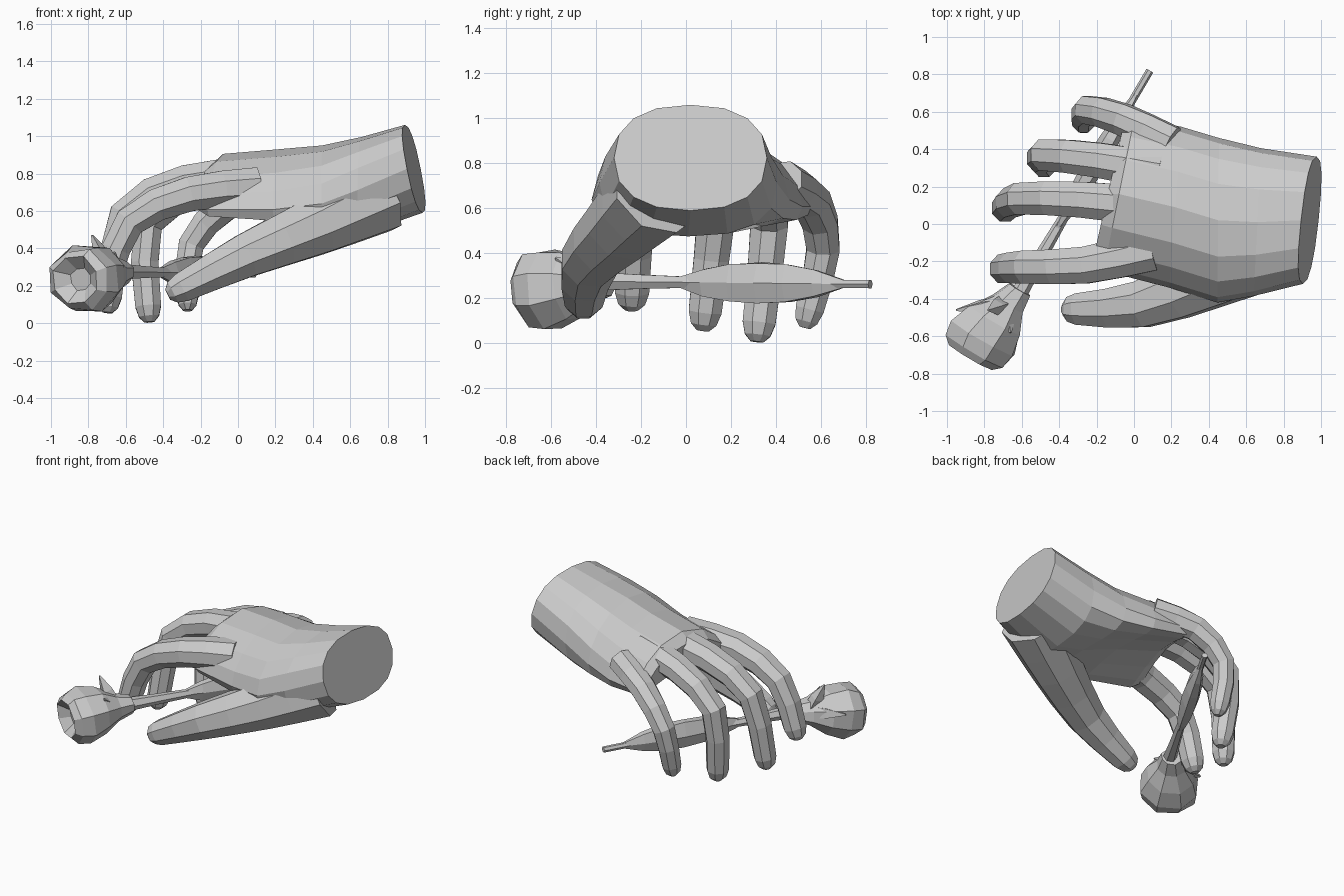
import bpy, bmesh, math, random
from mathutils import Vector

if "Cube" in bpy.data.objects:
    bpy.data.objects.remove(bpy.data.objects["Cube"])

random.seed(4)


def skin(name, rings):
    """Bridge a list of equal-length vertex rings and cap both ends."""
    bm = bmesh.new()
    loops = [[bm.verts.new(p) for p in r] for r in rings]
    n = len(loops[0])
    for a, b in zip(loops, loops[1:]):
        for i in range(n):
            bm.faces.new((a[i], a[(i + 1) % n], b[(i + 1) % n], b[i]))
    bm.faces.new(loops[0])
    bm.faces.new(loops[-1])
    bmesh.ops.recalc_face_normals(bm, faces=bm.faces[:])
    me = bpy.data.meshes.new(name)
    bm.to_mesh(me)
    bm.free()
    ob = bpy.data.objects.new(name, me)
    bpy.context.collection.objects.link(ob)
    return ob


def sweep(name, pts, radii, n, ref, flat=1.0, jitter=0.0, axis=None):
    """Sweep an n-sided section along pts; flat scales it across ref."""
    rings = []
    for i, c in enumerate(pts):
        t = axis or (pts[min(i + 1, len(pts) - 1)] - pts[max(i - 1, 0)]).normalized()
        side = (ref - t * ref.dot(t)).normalized()
        up = t.cross(side)
        ring = []
        for k in range(n):
            a = 2 * math.pi * (k + 0.5) / n
            r = radii[i] * (1.03 + random.uniform(-jitter, jitter))
            ring.append(c + side * math.cos(a) * r + up * math.sin(a) * r * flat)
        rings.append(ring)
    return skin(name, rings)


def smooth_path(joints, steps=2):
    """Catmull-Rom points through the joints."""
    p = [2 * joints[0] - joints[1]] + joints + [2 * joints[-1] - joints[-2]]
    out = []
    for i in range(1, len(p) - 2):
        for s in range(steps):
            t = s / steps
            out.append(0.5 * (2 * p[i] + (p[i + 1] - p[i - 1]) * t
                              + (2 * p[i - 1] - 5 * p[i] + 4 * p[i + 1] - p[i + 2]) * t * t
                              + (3 * p[i] - p[i - 1] - 3 * p[i + 1] + p[i + 2]) * t ** 3))
    return out + [joints[-1]]


def add_digit(hand, r0, r1, *joints):
    """Bent finger with tapering radius and rounded tip, fused into the hand."""
    pts = smooth_path([Vector(j) for j in joints])
    radii = [r0 + (r1 - r0) * i / (len(pts) - 1) for i in range(len(pts))]
    d = (pts[-1] - pts[-2]).normalized()
    end = pts[-1]
    for reach, size in ((0.055, 0.78), (0.085, 0.38)):
        pts.append(end + d * reach)
        radii.append(r1 * size)
    digit = sweep("digit", pts, radii, 8, Vector((0, 1, 0)), 0.94)
    mod = hand.modifiers.new("join", 'BOOLEAN')
    mod.operation = 'UNION'
    mod.solver = 'EXACT'
    mod.object = digit
    bpy.context.view_layer.objects.active = hand
    bpy.ops.object.modifier_apply(modifier=mod.name)
    bpy.data.objects.remove(digit, do_unlink=True)


# Palm and wrist: x, y centre, z centre, half width, half height, arch
rings = []
for x, yc, zc, hy, hz, arch in [(0.94, 0.02, 0.825, 0.34, 0.235, 0.0),
                                (0.66, 0.01, 0.735, 0.395, 0.26, 0.15),
                                (0.45, 0.02, 0.735, 0.44, 0.215, 0.5),
                                (0.22, 0.09, 0.755, 0.43, 0.175, 0.8),
                                (-0.08, 0.16, 0.775, 0.41, 0.13, 1.0),
                                (-0.14, 0.16, 0.765, 0.37, 0.08, 1.0)]:
    skew = abs(x - 0.4) * (0.2 if x > 0.4 else 0.42)
    lean = -0.2 if x > 0.8 else 0.0
    ring = []
    for k in range(16):
        c, s = math.cos(math.pi * k / 8), math.sin(math.pi * k / 8)
        dy = hy * math.copysign(abs(c) ** 0.85, c)
        dz = hz * math.copysign(abs(s) ** 0.85, s)
        ring.append(Vector((x + skew * dy + lean * dz, yc + dy, zc + dz - arch * dy * dy)))
    rings.append(ring)
hand = skin("hand", rings)

# Index, middle, ring and little fingers, then the thumb
add_digit(hand, .115, .08, (0.1, -.14, .73), (-.26, -.22, .69), (-.58, -.23, .54), (-.70, -.24, .23))
add_digit(hand, .112, .077, (0.1, .09, .79), (-.28, .13, .755), (-.61, .135, .58), (-.69, .085, .14))
add_digit(hand, .108, .077, (0.14, .28, .78), (-.18, .34, .73), (-.48, .37, .53), (-.48, .325, .09))
add_digit(hand, .098, .067, (0.2, .43, .72), (-.06, .56, .63), (-.25, .61, .42), (-.27, .55, .15))
add_digit(hand, .215, .088, (0.76, -.12, .68), (.42, -.28, .52), (.04, -.43, .36), (-.30, -.455, .19))

# Flower stem, thinning towards the tail
UP = Vector((0, 0, 1))
neck, tail = Vector((-0.62, -0.38, 0.275)), Vector((0.085, 0.82, 0.262))
steps = [i / 6 for i in range(7)]
sweep("stem", [neck.lerp(tail, t) for t in steps],
      [0.02 + 0.025 * (1 - t) ** 3 for t in steps], 6, UP)

# Spindle-shaped leaf along the far part of the stem
sweep("leaf", [neck.lerp(tail, 0.28 + 0.62 * t) for t in steps],
      [0.02 + 0.08 * math.sin(math.pi * t) ** 0.8 for t in steps], 6, UP, 0.55, 0.06)

# Flower head: cup of petals along the stem axis, with a hollow mouth
axis = Vector((-0.5, -0.86, -0.1)).normalized()
start = Vector((-0.61, -0.35, 0.27))
along = (0, 0.09, 0.19, 0.30, 0.38, 0.42, 0.36)
sweep("flower_head", [start + axis * d + Vector((-0.05, 0, 0)) * math.sin(d * 4) for d in along],
      (.06, .09, .15, .18, .165, .13, .06), 8, UP, 1.08, 0.07, axis)

# Pointed sepals behind the flower
root = Vector((-0.69, -0.43, 0.27))
for i, tip in enumerate([(-0.78, -0.46, 0.47), (-0.95, -0.46, 0.30), (-0.66, -0.58, 0.38)]):
    sweep("sepal_%d" % (i + 1), [root.lerp(Vector(tip), t) for t in (0, 0.5, 1)],
          (.055, .045, .006), 4, axis)
